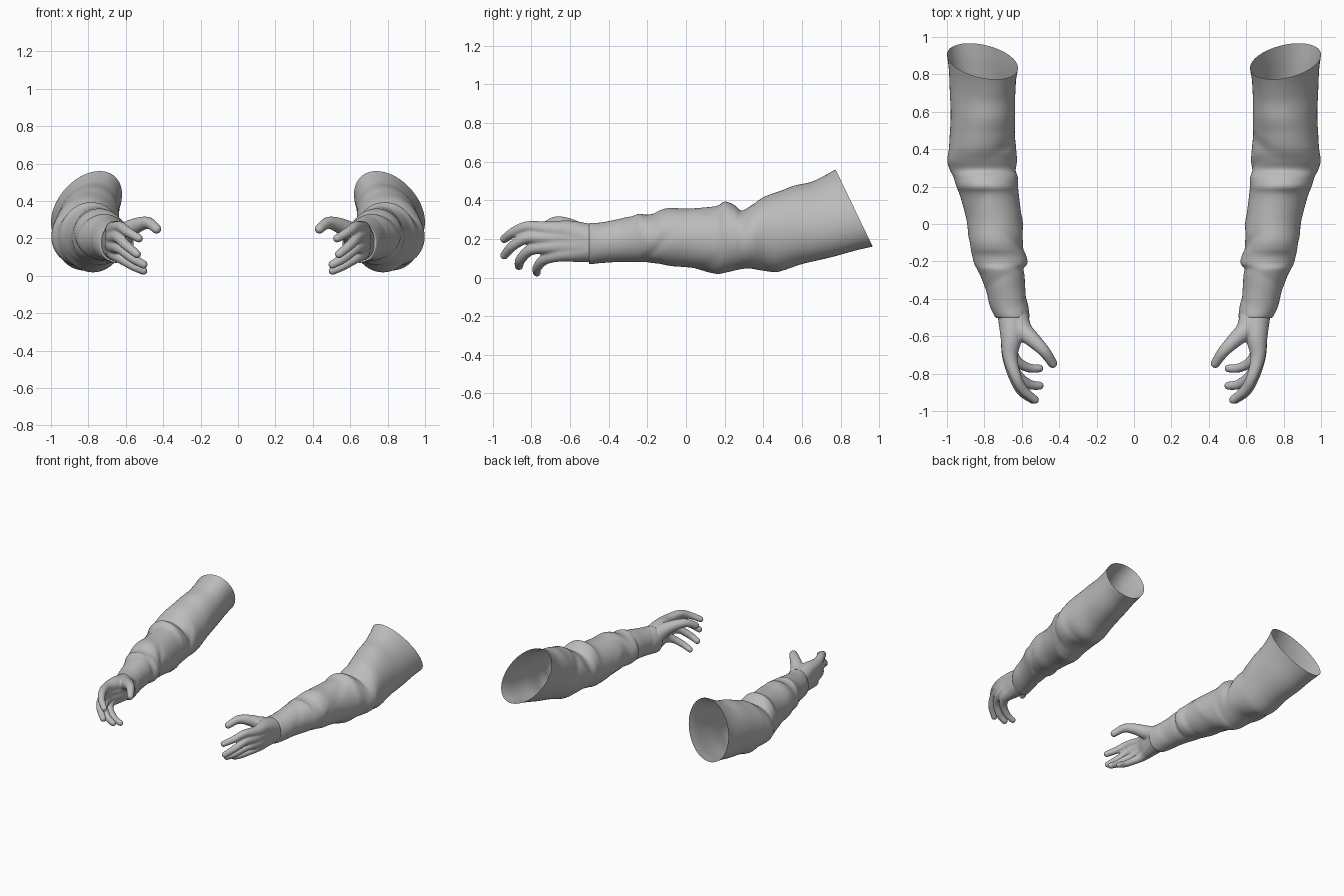
import bpy, bmesh, math
from mathutils import Vector, Matrix

grey = bpy.data.materials.new("plain grey")
grey.diffuse_color = (0.5, 0.5, 0.5, 1)


def spline(rows, n):
    """Smooth curve through rows of numbers, n steps per segment."""
    pts = [Vector(r) for r in [rows[0]] + rows + [rows[-1]]]
    out = []
    for a, b, c, d in zip(pts, pts[1:], pts[2:], pts[3:]):
        for i in range(n):
            t = i / n
            out.append(0.5 * (2 * b + (c - a) * t + (2 * a - 5 * b + 4 * c - d) * t * t
                              + (3 * b - a - 3 * c + d) * t ** 3))
    return out + [pts[-1]]


def make_object(name, bm):
    mesh = bpy.data.meshes.new(name)
    bm.to_mesh(mesh)
    bm.free()
    for p in mesh.polygons:
        p.use_smooth = True
    mesh.materials.append(grey)
    obj = bpy.data.objects.new(name, mesh)
    bpy.context.collection.objects.link(obj)
    return obj


# Sleeve sections from shoulder to cuff: y, inner x, outer x, bottom z, top z
SECTIONS = [
    (0.87, 0.62, 1.0, 0.16, 0.56), (0.8, 0.63, 0.99, 0.14, 0.53),
    (0.7, 0.635, 0.985, 0.105, 0.495), (0.58, 0.635, 0.98, 0.07, 0.475),
    (0.48, 0.635, 0.985, 0.03, 0.445), (0.4, 0.63, 0.99, 0.035, 0.415),
    (0.34, 0.625, 0.998, 0.04, 0.375), (0.29, 0.625, 0.985, 0.04, 0.347),
    (0.25, 0.62, 0.965, 0.035, 0.375), (0.2, 0.62, 0.95, 0.025, 0.395),
    (0.15, 0.615, 0.93, 0.02, 0.37), (0.02, 0.6, 0.895, 0.05, 0.357),
    (-0.08, 0.595, 0.885, 0.06, 0.36), (-0.13, 0.59, 0.875, 0.07, 0.35),
    (-0.17, 0.575, 0.865, 0.075, 0.33), (-0.21, 0.57, 0.855, 0.08, 0.325),
    (-0.24, 0.59, 0.84, 0.08, 0.33), (-0.28, 0.585, 0.82, 0.08, 0.32),
    (-0.36, 0.58, 0.79, 0.08, 0.3), (-0.44, 0.565, 0.77, 0.075, 0.285),
    (-0.5, 0.56, 0.74, 0.07, 0.28), (-0.49, 0.58, 0.725, 0.09, 0.26),
]
# Cloth folds: y, angle in degrees, slant, length along y, spread, height
FOLDS = [
    (0.42, 140, 0.08, 0.035, 0.6, -0.05), (0.3, 170, -0.06, 0.03, 0.6, -0.05),
    (0.1, 60, 0.15, 0.04, 0.6, -0.04), (0.02, 190, 0.1, 0.03, 0.7, 0.04),
    (-0.14, -20, 0.1, 0.03, 0.6, -0.05), (-0.1, 150, -0.08, 0.03, 0.6, -0.05),
    (-0.31, 60, 0.05, 0.02, 0.8, -0.04), (-0.4, 170, 0.04, 0.02, 0.9, -0.04),
    (0.1, -60, 0.1, 0.04, 0.6, -0.05), (0.32, -90, 0.0, 0.05, 0.5, -0.04),
]


def fold_scale(y, t):
    s = 1.0
    for fy, deg, slant, wy, wa, h in FOLDS:
        d = (t - math.radians(deg) + math.pi) % math.tau - math.pi
        s += h * math.exp(-((y - fy - slant * d) / wy) ** 2 - (d / wa) ** 2)
    return s


# Sleeves: an open lofted tube with a slanted shoulder opening and a turned-in cuff
SIDES = 56
bm = bmesh.new()
rings = []
for y, xi, xo, zb, zt in spline(SECTIONS, 5):
    tilt = max(0, y - 0.5) * 0.26
    skew = max(0, y - 0.4) * 0.15
    a = math.sqrt(((xo - xi) / 2) ** 2 - skew ** 2)
    b = (zt - zb) / 2
    ring = []
    for i in range(SIDES):
        t = math.tau * i / SIDES
        c, s = math.cos(t), math.sin(t)
        k = fold_scale(y, t)
        ring.append(bm.verts.new(((xi + xo) / 2 + k * (a * c - skew * s),
                                  y - tilt * s, (zb + zt) / 2 + k * b * s)))
    rings.append(ring)
for r0, r1 in zip(rings, rings[1:]):
    for i in range(SIDES):
        j = (i + 1) % SIDES
        bm.faces.new((r0[i], r0[j], r1[j], r1[i]))
sleeves = make_object("sleeves", bm)

# Hand: each digit runs from the wrist to its tip: x, y, z, radius
DIGITS = [
    [(0.64, -0.47, 0.19, 0.07), (0.6, -0.56, 0.235, 0.052), (0.54, -0.62, 0.27, 0.04),
     (0.48, -0.68, 0.283, 0.031), (0.435, -0.745, 0.25, 0.025)],
    [(0.65, -0.47, 0.19, 0.08), (0.655, -0.6, 0.235, 0.058), (0.662, -0.71, 0.25, 0.039),
     (0.63, -0.82, 0.262, 0.029), (0.59, -0.89, 0.235, 0.026), (0.53, -0.94, 0.2, 0.022)],
    [(0.65, -0.47, 0.18, 0.08), (0.655, -0.6, 0.2, 0.058), (0.665, -0.71, 0.205, 0.039),
     (0.64, -0.82, 0.205, 0.029), (0.6, -0.895, 0.165, 0.026), (0.54, -0.94, 0.115, 0.022)],
    [(0.65, -0.47, 0.17, 0.08), (0.655, -0.6, 0.165, 0.058), (0.665, -0.7, 0.16, 0.039),
     (0.63, -0.8, 0.145, 0.029), (0.565, -0.855, 0.095, 0.026), (0.505, -0.865, 0.06, 0.022)],
    [(0.65, -0.47, 0.16, 0.08), (0.655, -0.58, 0.137, 0.055), (0.66, -0.67, 0.118, 0.037),
     (0.625, -0.735, 0.092, 0.028), (0.56, -0.77, 0.052, 0.024), (0.505, -0.772, 0.026, 0.021)],
]
bm = bmesh.new()
for digit in DIGITS:
    for x, y, z, r in spline(digit, 8):
        bmesh.ops.create_icosphere(bm, subdivisions=3, radius=r * 1.03,
                                   matrix=Matrix.Translation((x, y, z)))
hands = make_object("hands", bm)
remesh = hands.modifiers.new("blend", 'REMESH')
remesh.mode = 'VOXEL'
remesh.voxel_size = 0.006
remesh.use_smooth_shade = True
soften = hands.modifiers.new("soften", 'SMOOTH')
soften.factor = 0.5
soften.iterations = 8

# Second arm
for obj in (sleeves, hands):
    obj.modifiers.new("mirror", 'MIRROR')
